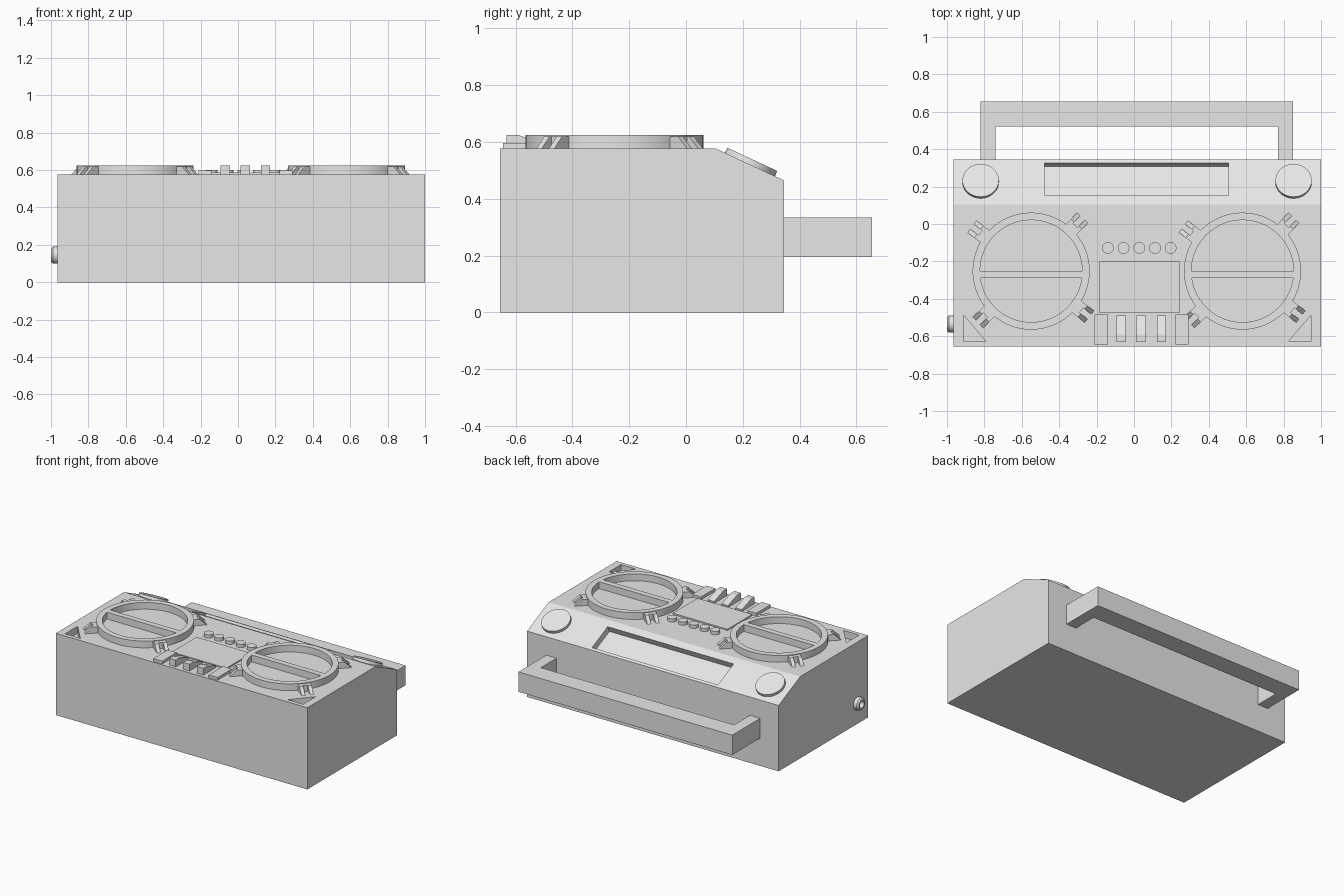
import bpy
import math
from mathutils import Matrix, Vector

if "Cube" in bpy.data.objects:
    bpy.data.objects.remove(bpy.data.objects["Cube"], do_unlink=True)

grey = bpy.data.materials.new("light_grey")
grey.use_nodes = True
grey.diffuse_color = (0.8, 0.8, 0.8, 1)
grey.node_tree.nodes["Principled BSDF"].inputs["Base Color"].default_value = (0.8, 0.8, 0.8, 1)

TOP, BACK, FRONT = 0.577, 0.345, -0.655
LEFT, RIGHT = 1.0, -0.965
MID = (LEFT + RIGHT) / 2
SLOPE_START, SLOPE_END = 0.105, 0.465
TILT = math.atan2(TOP - SLOPE_END, BACK - SLOPE_START)
RING_TOP = 0.625

# Axes that stand a drawn profile up along x
ALONG_X = Matrix(((0, 0, 1, 0), (1, 0, 0, 0), (0, 1, 0, 0), (0, 0, 0, 1)))


def prism(name, points, low, high, matrix=None, smooth=False):
    """Extrude a counter-clockwise outline from low to high."""
    n = len(points)
    verts = [(x, y, h) for h in (low, high) for x, y in points]
    faces = [list(range(n))[::-1], list(range(n, 2 * n))]
    faces += [(i, (i + 1) % n, n + (i + 1) % n, n + i) for i in range(n)]
    mesh = bpy.data.meshes.new(name)
    mesh.from_pydata(verts, [], faces)
    if matrix:
        mesh.transform(matrix)
    mesh.materials.append(grey)
    obj = bpy.data.objects.new(name, mesh)
    bpy.context.scene.collection.objects.link(obj)
    if smooth:
        round_off(obj)
    return obj


def round_off(obj):
    bpy.ops.object.select_all(action="DESELECT")
    obj.select_set(True)
    bpy.context.view_layer.objects.active = obj
    bpy.ops.object.shade_smooth_by_angle(angle=math.radians(30))


def rect(x0, x1, y0, y1):
    return [(x0, y0), (x1, y0), (x1, y1), (x0, y1)]


def arc(x, y, r, start=0.0, end=math.tau, n=48, closed=False):
    steps = n if closed else n + 1
    return [(x + r * math.cos(start + (end - start) * i / n),
             y + r * math.sin(start + (end - start) * i / n)) for i in range(steps)]


def circle(x, y, r, n=48):
    return arc(x, y, r, n=n, closed=True)


def cut(obj, cutters):
    for c in cutters:
        c.hide_render = True
        c.hide_viewport = True
        mod = obj.modifiers.new("cut", "BOOLEAN")
        mod.operation = "DIFFERENCE"
        mod.solver = "EXACT"
        mod.object = c
    # Bake the cuts and drop the helpers
    for c in cutters:
        c.hide_viewport = False
    bpy.context.view_layer.update()
    graph = bpy.context.evaluated_depsgraph_get()
    obj_mesh = bpy.data.meshes.new_from_object(obj.evaluated_get(graph))
    obj.modifiers.clear()
    obj.data = obj_mesh
    for c in cutters:
        bpy.data.objects.remove(c, do_unlink=True)


# Frame lying on the sloped panel: x across, y uphill-to-back, z outward
slope = (Matrix.Translation(Vector((0, (SLOPE_START + BACK) / 2, (TOP + SLOPE_END) / 2)))
         @ Matrix.Rotation(-TILT, 4, "X"))

# Main case with sloped rear edge
case = prism("case", [(FRONT, 0), (BACK, 0), (BACK, SLOPE_END),
                      (SLOPE_START, TOP), (FRONT, TOP)], RIGHT, LEFT, ALONG_X)
cutters = [prism("display_cutter", rect(-0.478, 0.505, -0.08, 0.112), -0.045, 0.1, slope)]
for side in (-1, 1):
    x0, x1 = MID + side * 0.93, MID + side * 0.81
    pts = [(x0, -0.627), (x1, -0.627), (x0, -0.487)]
    cutters.append(prism("corner_cutter", pts if side < 0 else pts[::-1], TOP - 0.05, TOP + 0.1))
cut(case, cutters)

# Sloped-panel dials
for label, x in (("right", -0.82), ("left", 0.853)):
    prism(label + "_dial", circle(x, 0.0, 0.097), -0.005, 0.02, slope, smooth=True)

# Carrying handle
prism("handle", [(-0.82, BACK), (-0.74, BACK), (-0.74, 0.52), (0.77, 0.52),
                 (0.77, BACK), (0.85, BACK), (0.85, 0.655), (-0.82, 0.655)], 0.195, 0.335)


def half_hole(x, y, r, chord, upper):
    a = math.asin((chord - y) / r)
    span = (a, math.pi - a) if upper else (math.pi - a, math.tau + a)
    return prism("half_cutter", arc(x, y, r, *span, n=32), TOP - 0.1, RING_TOP + 0.1)


# Speaker rings with a crossbar and four forked clips each
RING_Y, RING_R = -0.252, 0.313
for label, cx in (("right", -0.55), ("left", 0.58)):
    ring = prism(label + "_speaker_ring", circle(cx, RING_Y, RING_R, 64), TOP, RING_TOP)
    cut(ring, [half_hole(cx, RING_Y, 0.273, -0.25, True),
               half_hole(cx, RING_Y, 0.273, -0.29, False)])
    round_off(ring)
    for degrees in (46, 143, 224, -38):
        place = (Matrix.Translation(Vector((cx, RING_Y, 0)))
                 @ Matrix.Rotation(math.radians(degrees), 4, "Z"))
        prism(label + "_clip_base", rect(0.305, 0.34, -0.04, 0.04), TOP, RING_TOP - 0.005, place)
        for a, b in ((-0.04, -0.016), (0.016, 0.04)):
            # Profile runs outward along x and slopes down to the case
            stand = Matrix(((1, 0, 0, 0), (0, 0, -1, 0), (0, 1, 0, 0), (0, 0, 0, 1)))
            prism(label + "_clip_prong", [(0.34, TOP), (0.395, TOP), (0.35, RING_TOP - 0.005),
                                          (0.34, RING_TOP - 0.005)], a, b, place @ stand)

# Row of round buttons
for i in range(5):
    prism(f"round_button_{i + 1}", circle(-0.14 + i * 0.084, -0.128, 0.031, 32),
          TOP, 0.6, smooth=True)

# Tape door and the keys in front of it
prism("tape_door", rect(-0.184, 0.243, -0.476, -0.2), TOP, TOP + 0.009)
for label, x in (("right", -0.21), ("left", 0.222)):
    prism(label + "_flat_key", rect(x, x + 0.07, -0.645, -0.485), TOP, 0.597)
for i in range(3):
    x = -0.094 + i * 0.108
    prism(f"wedge_key_{i + 1}", [(-0.632, TOP), (-0.49, TOP), (-0.49, 0.59),
                                 (-0.59, RING_TOP), (-0.632, RING_TOP)], x, x + 0.05, ALONG_X)

# Side socket, a turned ring with softened outer rim
profile = [(RIGHT, 0.045), (-0.99, 0.045), (-1.0, 0.035), (-1.0, 0.024), (-0.968, 0.024)]
n = 32
verts = [(x, -0.535 + r * math.cos(math.tau * i / n), 0.145 + r * math.sin(math.tau * i / n))
         for x, r in profile for i in range(n)]
faces = [(k * n + i, (k + 1) * n + i, (k + 1) * n + (i + 1) % n, k * n + (i + 1) % n)
         for k in range(len(profile) - 1) for i in range(n)]
mesh = bpy.data.meshes.new("side_socket")
mesh.from_pydata(verts, [], faces)
mesh.flip_normals()
mesh.materials.append(grey)
socket = bpy.data.objects.new("side_socket", mesh)
bpy.context.scene.collection.objects.link(socket)
round_off(socket)
